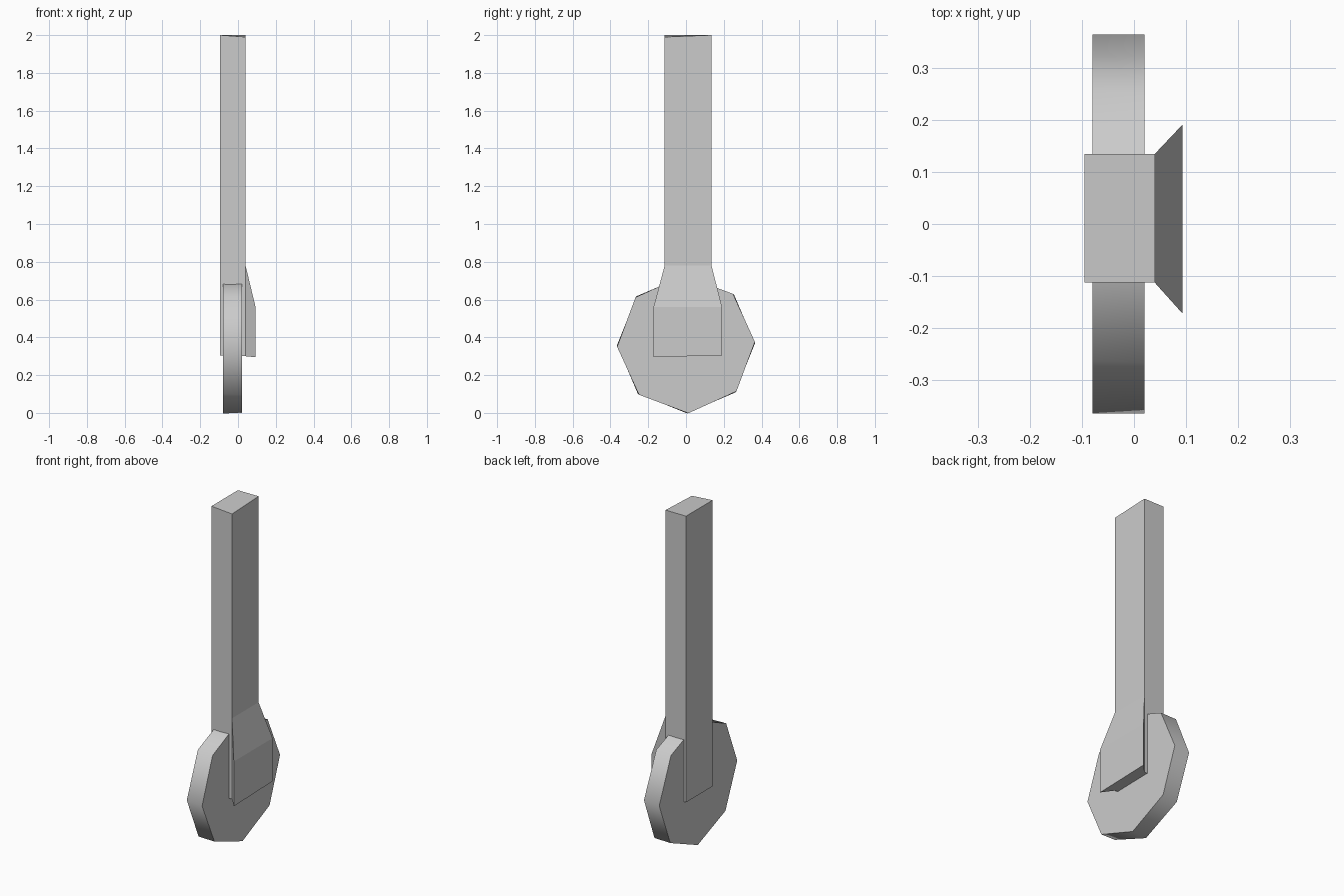
import bpy
import math

if "Cube" in bpy.data.objects:
    bpy.data.objects.remove(bpy.data.objects["Cube"])


def make_object(name, verts, faces):
    mesh = bpy.data.meshes.new(name)
    mesh.from_pydata(verts, [], faces)
    mesh.validate()
    obj = bpy.data.objects.new(name, mesh)
    bpy.context.collection.objects.link(obj)
    return obj


# Post with a flared foot on its +x side
X0, X1, X2 = -0.095, 0.04, 0.093     # back, front and flare faces
Y0, Y1, F0, F1 = -0.113, 0.135, -0.172, 0.191
post_verts = [
    (X0, Y0, 0.305), (X1, Y0, 0.30), (X2, F0, 0.295),
    (X2, F1, 0.305), (X1, Y1, 0.305), (X0, Y1, 0.305),   # bottom outline
    (X2, F0, 0.56), (X2, F1, 0.56),                      # flare shoulder
    (X1, Y0, 0.78), (X1, Y1, 0.78),                      # flare start
    (X0, Y0, 2.0), (X1, Y0, 1.99), (X1, Y1, 2.0), (X0, Y1, 2.0),
]
post_faces = [
    (5, 4, 3, 2, 1, 0), (10, 11, 12, 13),
    (0, 1, 8, 11, 10), (4, 5, 13, 12, 9), (5, 0, 10, 13),
    (8, 9, 12, 11), (6, 7, 9, 8), (2, 3, 7, 6),
    (1, 2, 6, 8), (3, 4, 9, 7),
]
make_object("post", post_verts, post_faces)

# Eight-sided wheel, outer face turned very slightly, smooth rim
SIDES, RADIUS, CENTRE = 8, 0.365, 0.363
wheel_verts = []
for x, turn in ((-0.08, 0.7), (0.02, 2.0)):
    for i in range(SIDES):
        a = math.tau * i / SIDES + math.radians(turn)
        wheel_verts.append((x, RADIUS * math.cos(a), CENTRE + RADIUS * math.sin(a)))
wheel_faces = [tuple(reversed(range(SIDES))), tuple(range(SIDES, 2 * SIDES))]
for i in range(SIDES):
    j = (i + 1) % SIDES
    wheel_faces.append((i, j, SIDES + j, SIDES + i))
wheel = make_object("wheel", wheel_verts, wheel_faces)
bpy.context.view_layer.objects.active = wheel
wheel.select_set(True)
bpy.ops.object.shade_smooth_by_angle(angle=math.radians(60))
